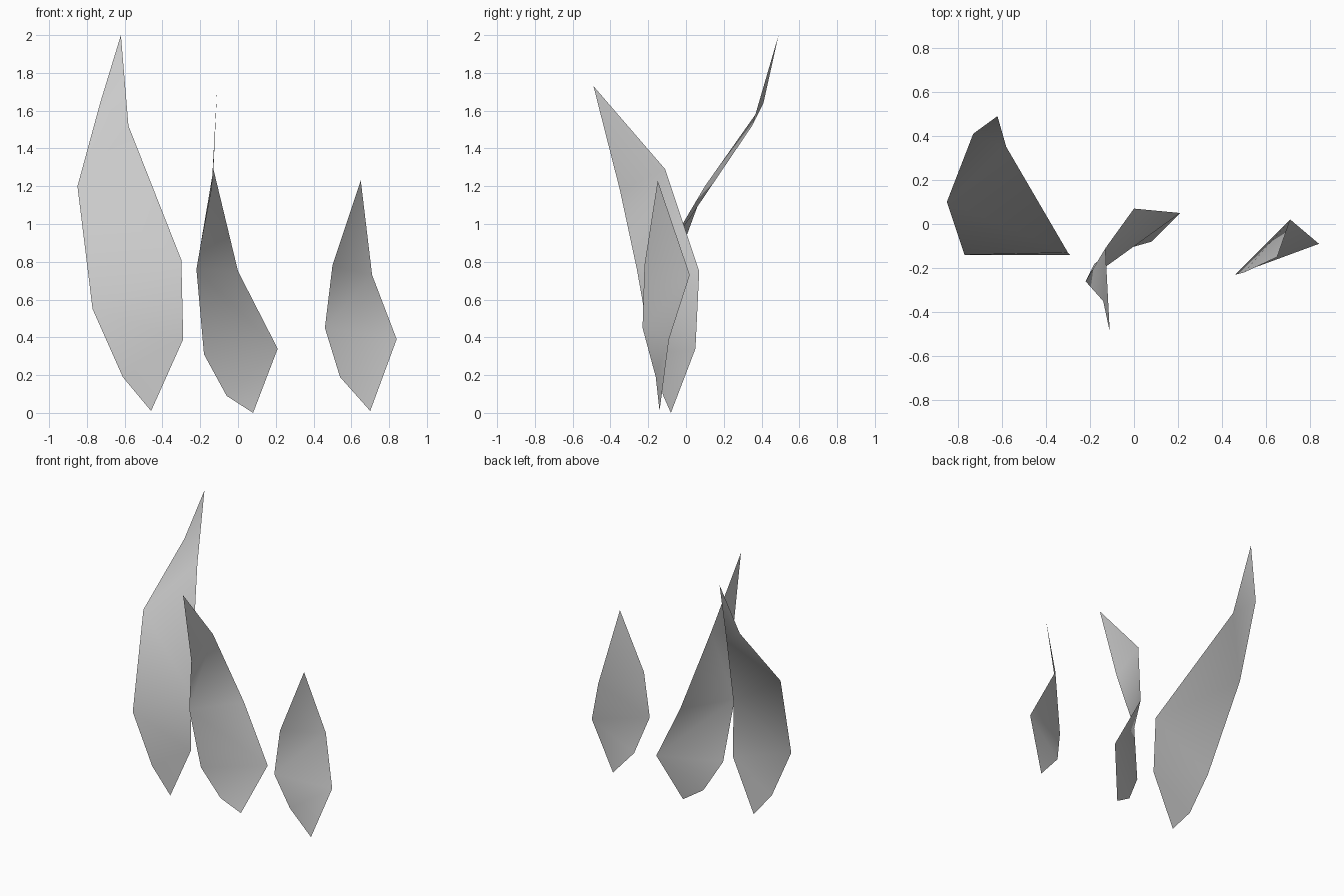
import bpy
import bmesh

default_cube = bpy.data.objects.get("Cube")
if default_cube:
    bpy.data.objects.remove(default_cube, do_unlink=True)

# One pale grey for every blade
grey = bpy.data.materials.new("pale_grey")
grey.use_nodes = True
colour = (0.6, 0.6, 0.6, 1)
grey.diffuse_color = colour
grey.node_tree.nodes["Principled BSDF"].inputs["Base Color"].default_value = colour


def make_blade(name, tip, left_edge, right_edge, base):
    """Thin curved leaf: a strip of triangles zipped between two edges, tip to base."""
    bm = bmesh.new()
    top, bottom = bm.verts.new(tip), bm.verts.new(base)
    sides = [[top] + [bm.verts.new(p) for p in edge] + [bottom]
             for edge in (left_edge, right_edge)]
    at = [0, 0]
    while any(at[s] < len(sides[s]) - 1 for s in (0, 1)):
        # Step down whichever edge has the higher next point
        options = [s for s in (0, 1) if at[s] < len(sides[s]) - 1]
        step = max(options, key=lambda s: sides[s][at[s] + 1].co.z)
        corners = {sides[0][at[0]], sides[1][at[1]], sides[step][at[step] + 1]}
        if len(corners) == 3:
            bm.faces.new(list(corners))
        at[step] += 1

    # Consistent winding, with the outer side towards the front
    bmesh.ops.recalc_face_normals(bm, faces=bm.faces[:])
    bm.normal_update()
    if sum(f.normal.y * f.calc_area() for f in bm.faces) > 0:
        bmesh.ops.reverse_faces(bm, faces=bm.faces[:])
    for face in bm.faces:
        face.smooth = True

    mesh = bpy.data.meshes.new(name)
    bm.to_mesh(mesh)
    bm.free()
    mesh.materials.append(grey)
    blade = bpy.data.objects.new(name, mesh)
    bpy.context.collection.objects.link(blade)
    return blade


# Tall blade, swept backwards at the top
make_blade(
    "large_blade",
    tip=(-.62, .49, 2),
    left_edge=[(-.73, .41, 1.64), (-.85, .1, 1.2), (-.77, -.14, .55), (-.61, -.14, .19)],
    right_edge=[(-.58, .35, 1.52), (-.3, -.13, .81), (-.29, -.14, .39)],
    base=(-.46, -.14, .01))

# Middle blade, twisted and leaning forwards
make_blade(
    "middle_blade",
    tip=(-.11, -.49, 1.73),
    left_edge=[(-.14, -.35, 1.18), (-.22, -.26, .76), (-.18, -.18, .31), (-.06, -.12, .09)],
    right_edge=[(-.13, -.11, 1.29), (0, .07, .75), (.21, .05, .34)],
    base=(.08, -.08, 0))

# Short blade with a slight twist
make_blade(
    "small_blade",
    tip=(.65, -.15, 1.23),
    left_edge=[(.5, -.22, .78), (.46, -.23, .45), (.54, -.16, .19)],
    right_edge=[(.71, .02, .73), (.84, -.09, .39)],
    base=(.7, -.14, .01))
